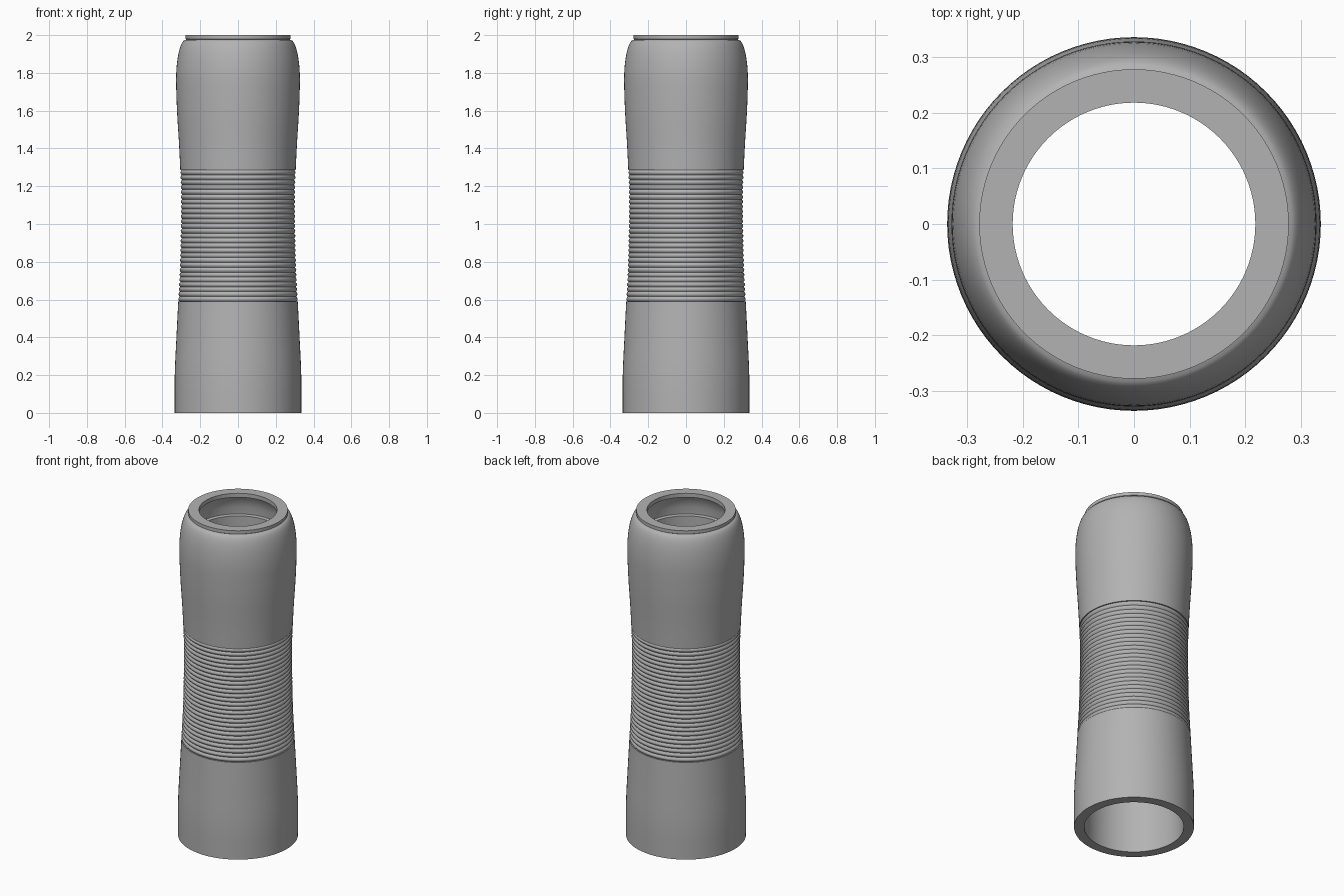
import bpy, bmesh, math

cube = bpy.data.objects.get("Cube")
if cube:
    bpy.data.objects.remove(cube, do_unlink=True)

SEGMENTS = 96
RIBS = 27
RIB_STEPS = 6
RIB_DEPTH = 0.007
GRIP_LOW, GRIP_HIGH = 0.59, 1.285

# Body outline as (height, radius), waisted in the middle
OUTLINE = [(-0.2, 0.335), (0.0, 0.335), (0.2, 0.335), (0.4, 0.326), (0.6, 0.316),
           (0.8, 0.307), (1.0, 0.303), (1.2, 0.303), (1.4, 0.311),
           (1.6, 0.323), (1.76, 0.328), (1.9, 0.328)]


def body_radius(z):
    """Smooth radius of the outline at height z."""
    i = 1
    while i < len(OUTLINE) - 3 and z > OUTLINE[i + 1][0]:
        i += 1
    (za, a), (zb, b), (zc, c), (zd, d) = OUTLINE[i - 1:i + 3]
    t = (z - zb) / (zc - zb)
    mb = (c - a) / (zc - za) * (zc - zb)
    mc = (d - b) / (zd - zb) * (zc - zb)
    return ((2*t**3 - 3*t**2 + 1) * b + (t**3 - 2*t**2 + t) * mb
            + (3*t**2 - 2*t**3) * c + (t**3 - t**2) * mc)


def span(low, high, count):
    return [low + (high - low) * k / count for k in range(count + 1)]


def lathe(name, profile, material):
    """Spin a closed (radius, height) profile around z."""
    bm = bmesh.new()
    rings = []
    for r, z in profile:
        rings.append([bm.verts.new((r * math.cos(math.tau * k / SEGMENTS),
                                    r * math.sin(math.tau * k / SEGMENTS), z))
                      for k in range(SEGMENTS)])
    for i, ring in enumerate(rings):
        above = rings[(i + 1) % len(rings)]
        for k in range(SEGMENTS):
            n = (k + 1) % SEGMENTS
            bm.faces.new((ring[k], ring[n], above[n], above[k]))
    bmesh.ops.recalc_face_normals(bm, faces=bm.faces)
    mesh = bpy.data.meshes.new(name)
    bm.to_mesh(mesh)
    bm.free()
    mesh.materials.append(material)
    obj = bpy.data.objects.new(name, mesh)
    bpy.context.collection.objects.link(obj)
    bpy.ops.object.select_all(action='DESELECT')
    obj.select_set(True)
    bpy.context.view_layer.objects.active = obj
    bpy.ops.object.shade_smooth_by_angle(angle=math.radians(30))
    return obj


grey = bpy.data.materials.new("plain_grey")
grey.use_nodes = True
color = (0.45, 0.45, 0.45, 1)
grey.diffuse_color = color
grey.node_tree.nodes["Principled BSDF"].inputs["Base Color"].default_value = color

# Lower sleeve
profile = [(body_radius(z), z) for z in span(0, GRIP_LOW, 14)]

# Ribbed grip: rounded ridges with sharp valleys
for k, z in enumerate(span(GRIP_LOW, GRIP_HIGH, RIBS * RIB_STEPS)):
    crest = abs(math.sin(math.pi * k / RIB_STEPS))
    profile.append((body_radius(z) - RIB_DEPTH * (1 - crest), z))

# Upper sleeve
profile += [(body_radius(z), z) for z in span(GRIP_HIGH, 1.76, 12)]

# Rounded shoulder
for k in range(1, 13):
    a = math.pi / 2 * k / 12
    profile.append((0.277 + 0.051 * math.cos(a), 1.76 + 0.215 * math.sin(a)))

# Lip around the mouth
profile += [(0.273, 1.977), (0.278, 1.98), (0.278, 2.0), (0.218, 2.0), (0.218, 1.975)]

# Hollow inside with a small step below the mouth
profile += [(0.24, 1.965), (0.257, 1.935), (0.265, 1.895), (0.267, 1.85),
            (0.247, 1.847), (0.245, 1.2), (0.247, 0.8), (0.262, 0.5),
            (0.276, 0.25), (0.278, 0.0)]

lathe("ribbed_sleeve", profile, grey)
